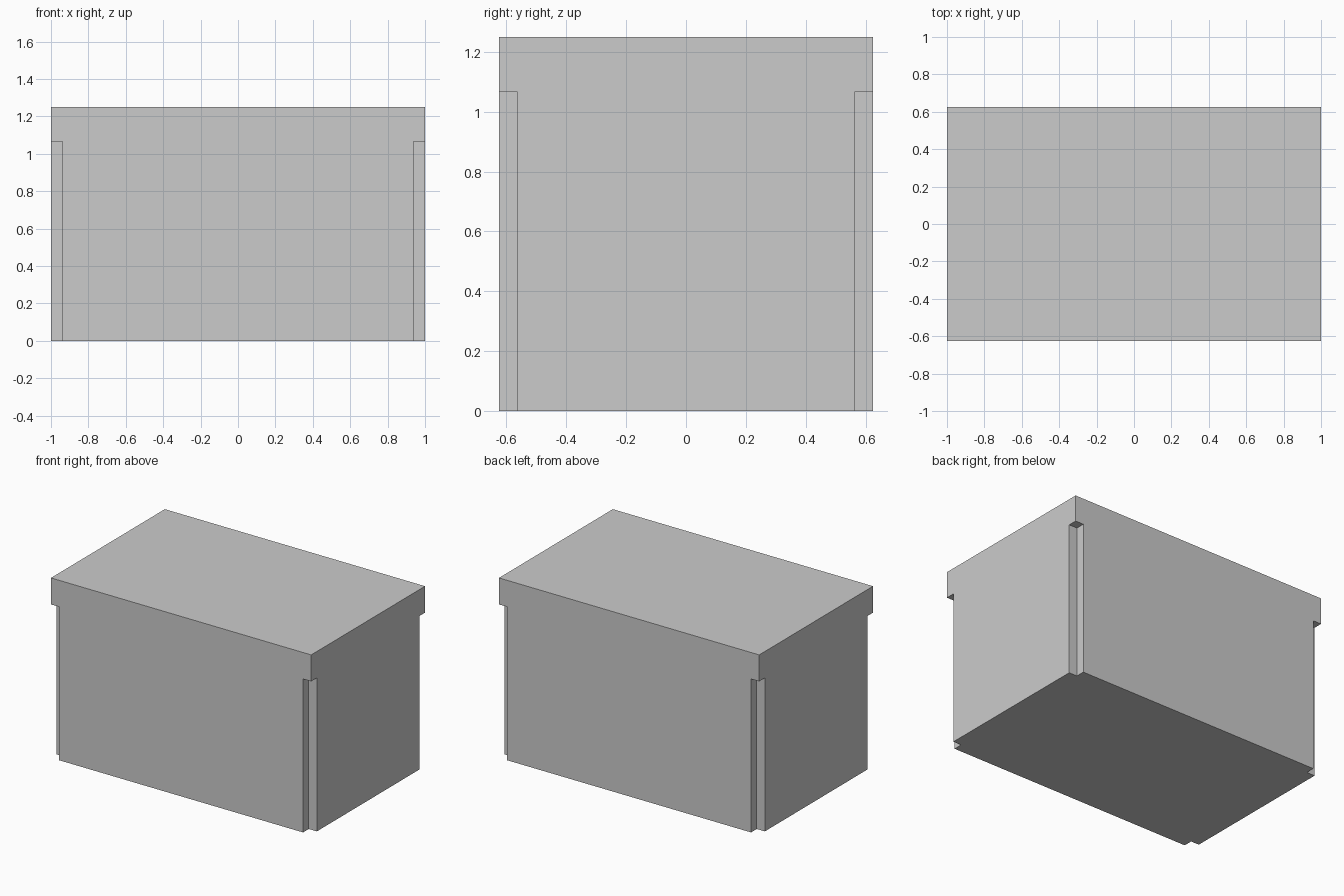
import bpy
import bmesh
from mathutils import Matrix, Vector

if "Cube" in bpy.data.objects:
    bpy.data.objects.remove(bpy.data.objects["Cube"])


def box(name, lo, hi):
    """Axis-aligned box between two corners, object origin at the world origin."""
    lo, hi = Vector(lo), Vector(hi)
    bm = bmesh.new()
    size = hi - lo
    m = Matrix.Translation((lo + hi) / 2) @ Matrix.Diagonal((*size, 1))
    bmesh.ops.create_cube(bm, size=1, matrix=m)
    mesh = bpy.data.meshes.new(name)
    bm.to_mesh(mesh)
    bm.free()
    obj = bpy.data.objects.new(name, mesh)
    bpy.context.collection.objects.link(obj)
    return obj


HX, HY, H = 1.0, 0.625, 1.25      # half width, half depth, height
NOTCH, NOTCH_TOP = 0.0625, 1.066  # corner notch size and its upper end

# Solid block with overhanging top
block = box("notched_block", (-HX, -HY, 0), (HX, HY, H))

# Corner notch cutter, mirrored to all four corners
cutter = box("corner_notch_cutter", (HX - NOTCH, HY - NOTCH, -0.1),
             (HX + 0.1, HY + 0.1, NOTCH_TOP))
mirror = cutter.modifiers.new("four_corners", 'MIRROR')
mirror.use_axis = (True, True, False)
cutter.hide_render = True

# Cut the notches
cut = block.modifiers.new("corner_notches", 'BOOLEAN')
cut.operation = 'DIFFERENCE'
cut.solver = 'EXACT'
cut.object = cutter
bpy.context.view_layer.objects.active = block
bpy.ops.object.modifier_apply(modifier=cut.name)
bpy.data.objects.remove(cutter)
